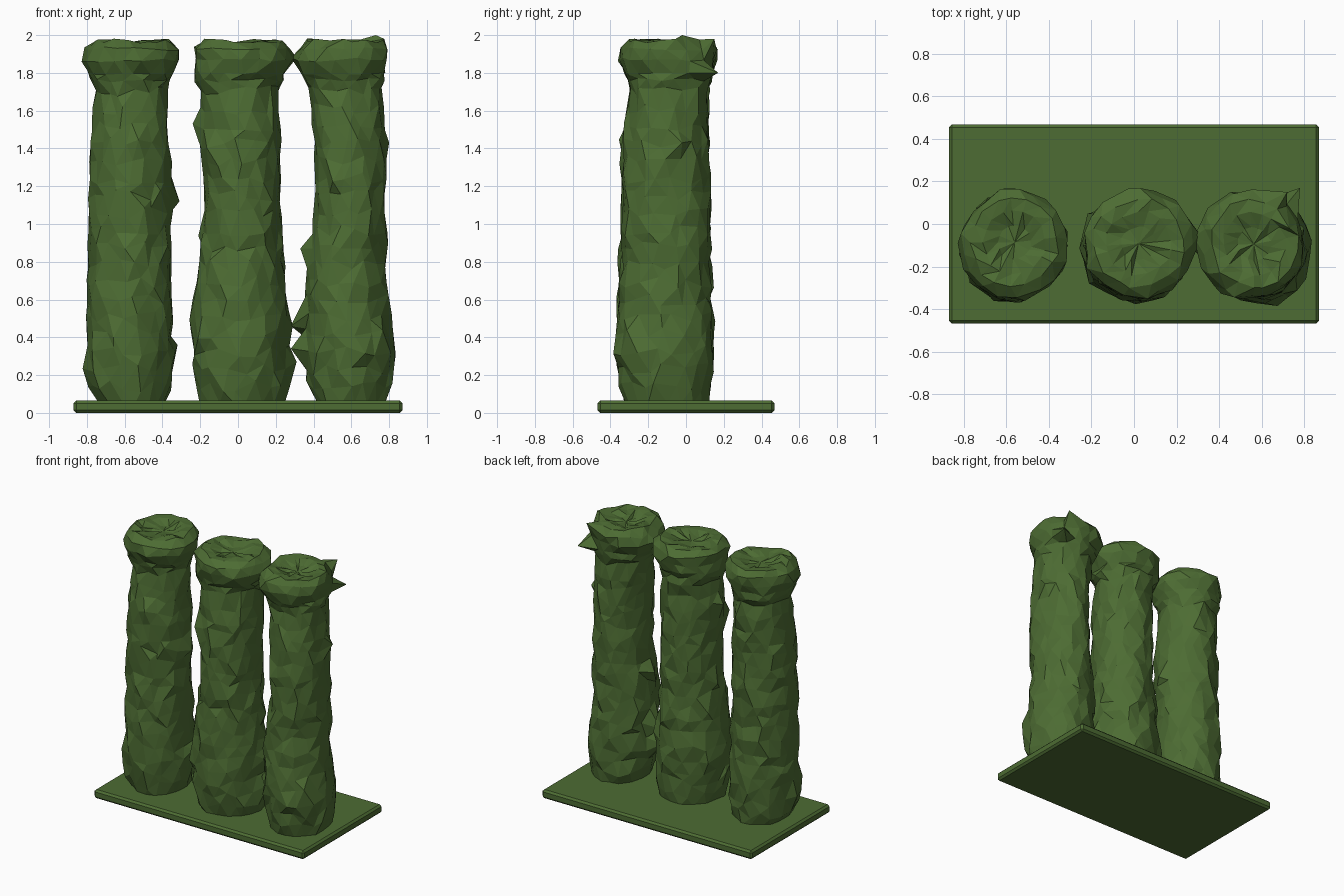
import bpy, bmesh, math, random

if "Cube" in bpy.data.objects:
    bpy.data.objects.remove(bpy.data.objects["Cube"])

random.seed(7)
green = bpy.data.materials.new("moss green")
green.diffuse_color = (0.074, 0.150, 0.033, 1)
green.use_nodes = True
green.node_tree.nodes["Principled BSDF"].inputs["Base Color"].default_value = green.diffuse_color


def finish(bm, name):
    bmesh.ops.recalc_face_normals(bm, faces=bm.faces)
    me = bpy.data.meshes.new(name)
    bm.to_mesh(me)
    bm.free()
    me.materials.append(green)
    ob = bpy.data.objects.new(name, me)
    bpy.context.collection.objects.link(ob)
    return ob


def interp(table, z, col):
    for a, b in zip(table, table[1:]):
        if z <= b[0]:
            t = max(0, (z - a[0]) / (b[0] - a[0]))
            return a[col] + t * (b[col] - a[col])
    return table[-1][col]


# front-to-back outline shared by all pillars: z, y front, y back
DEPTH = [(0.05, -0.33, 0.12), (0.3, -0.38, 0.15), (0.8, -0.345, 0.13),
         (1.4, -0.345, 0.125), (1.70, -0.30, 0.115), (1.78, -0.32, 0.14),
         (1.86, -0.36, 0.16), (1.93, -0.35, 0.165), (1.97, -0.30, 0.12)]
# ring heights: even shaft, then the swollen cap
HEIGHTS = [0.05 + i * 0.0917 for i in range(19)] + [1.76, 1.80, 1.87, 1.93, 1.97]
SEGS = 17


def pillar(name, outline, spikes=()):
    """Rough faceted pillar; outline rows are z, x left, x right."""
    bm = bmesh.new()
    rings = []
    for k, z in enumerate(HEIGHTS):
        xl, xr = interp(outline, z, 1), interp(outline, z, 2)
        yf, yb = interp(DEPTH, z, 1), interp(DEPTH, z, 2)
        cx, cy = (xl + xr) / 2, (yf + yb) / 2
        cap = z > 1.72
        ring = []
        for i in range(SEGS):
            a = 2 * math.pi * (i + 0.5 * (k % 2) + random.uniform(-0.3, 0.3)) / SEGS
            s = 1 + random.uniform(-0.07, 0.04)
            if random.random() < 0.07 and not cap:
                s += 0.07
            jz = 0.012 if cap else 0.032
            zz = z + (random.uniform(-jz, jz) if k else 0)
            ring.append(bm.verts.new((cx + (xr - xl) / 2 * s * math.cos(a),
                                      cy + (yb - yf) / 2 * s * math.sin(a), zz)))
        rings.append(ring)
    # shallow dished top
    for scale, z in ((0.72, 1.965), (0.38, 1.945)):
        rim = rings[len(HEIGHTS) - 1]
        cx = sum(v.co.x for v in rim) / SEGS
        cy = sum(v.co.y for v in rim) / SEGS
        rings.append([bm.verts.new((cx + (v.co.x - cx) * scale, cy + (v.co.y - cy) * scale,
                                    z + random.uniform(-0.012, 0.012))) for v in rim])
    for k, (lo, hi) in enumerate(zip(rings, rings[1:])):
        for i in range(SEGS):
            j = (i + 1) % SEGS
            if k % 2 == 0:
                bm.faces.new((lo[i], lo[j], hi[i]))
                bm.faces.new((lo[j], hi[j], hi[i]))
            else:
                bm.faces.new((lo[i], lo[j], hi[j]))
                bm.faces.new((lo[i], hi[j], hi[i]))
    bm.faces.new(rings[0])
    mid = bm.verts.new((cx, cy, 1.94))
    for i in range(SEGS):
        bm.faces.new((rings[-1][i], rings[-1][(i + 1) % SEGS], mid))
    # pull the nearest corner out to each jagged tip
    for p in spikes:
        v = min(bm.verts, key=lambda v: sum((a - b) ** 2 for a, b in zip(v.co, p)))
        v.co = p
    return finish(bm, name)


pillar("left_pillar", [
    (0.05, -0.75, -0.38), (0.15, -0.81, -0.345), (0.5, -0.81, -0.34), (0.9, -0.80, -0.35),
    (1.1, -0.795, -0.345), (1.4, -0.79, -0.36), (1.70, -0.77, -0.37), (1.78, -0.80, -0.35),
    (1.87, -0.82, -0.31), (1.93, -0.81, -0.31), (1.97, -0.77, -0.35)],
    [(-0.31, -0.1, 1.12), (-0.32, -0.06, 0.36)])
pillar("middle_pillar", [
    (0.05, -0.19, 0.24), (0.15, -0.23, 0.27), (0.5, -0.25, 0.265), (0.9, -0.20, 0.24),
    (1.2, -0.18, 0.23), (1.5, -0.21, 0.23), (1.70, -0.19, 0.225), (1.78, -0.24, 0.24),
    (1.87, -0.24, 0.29), (1.93, -0.24, 0.28), (1.97, -0.20, 0.24)],
    [(0.31, -0.08, 0.27), (0.29, -0.1, 0.46), (-0.24, -0.1, 1.53), (0.31, -0.05, 1.88)])
pillar("right_pillar", [
    (0.05, 0.41, 0.79), (0.15, 0.38, 0.82), (0.35, 0.35, 0.83), (0.6, 0.35, 0.80),
    (0.8, 0.36, 0.79), (1.0, 0.40, 0.79), (1.4, 0.40, 0.78), (1.70, 0.37, 0.765),
    (1.78, 0.34, 0.78), (1.87, 0.29, 0.80), (1.93, 0.31, 0.80), (1.97, 0.36, 0.77)],
    [(0.28, -0.1, 0.46), (0.28, -0.12, 0.34), (0.33, -0.1, 0.87), (0.80, -0.02, 1.43),
     (0.73, -0.02, 2.0), (0.78, 0.17, 1.80), (0.72, 0.15, 1.98), (0.28, -0.06, 1.88)])

# thin base slab with softened edges
bm = bmesh.new()
bmesh.ops.create_cube(bm, size=1)
for v in bm.verts:
    v.co = (v.co.x * 1.74, v.co.y * 0.935, (v.co.z + 0.5) * 0.065)
bmesh.ops.bevel(bm, geom=bm.edges[:], offset=0.014, segments=1, affect='EDGES')
finish(bm, "base_slab")
